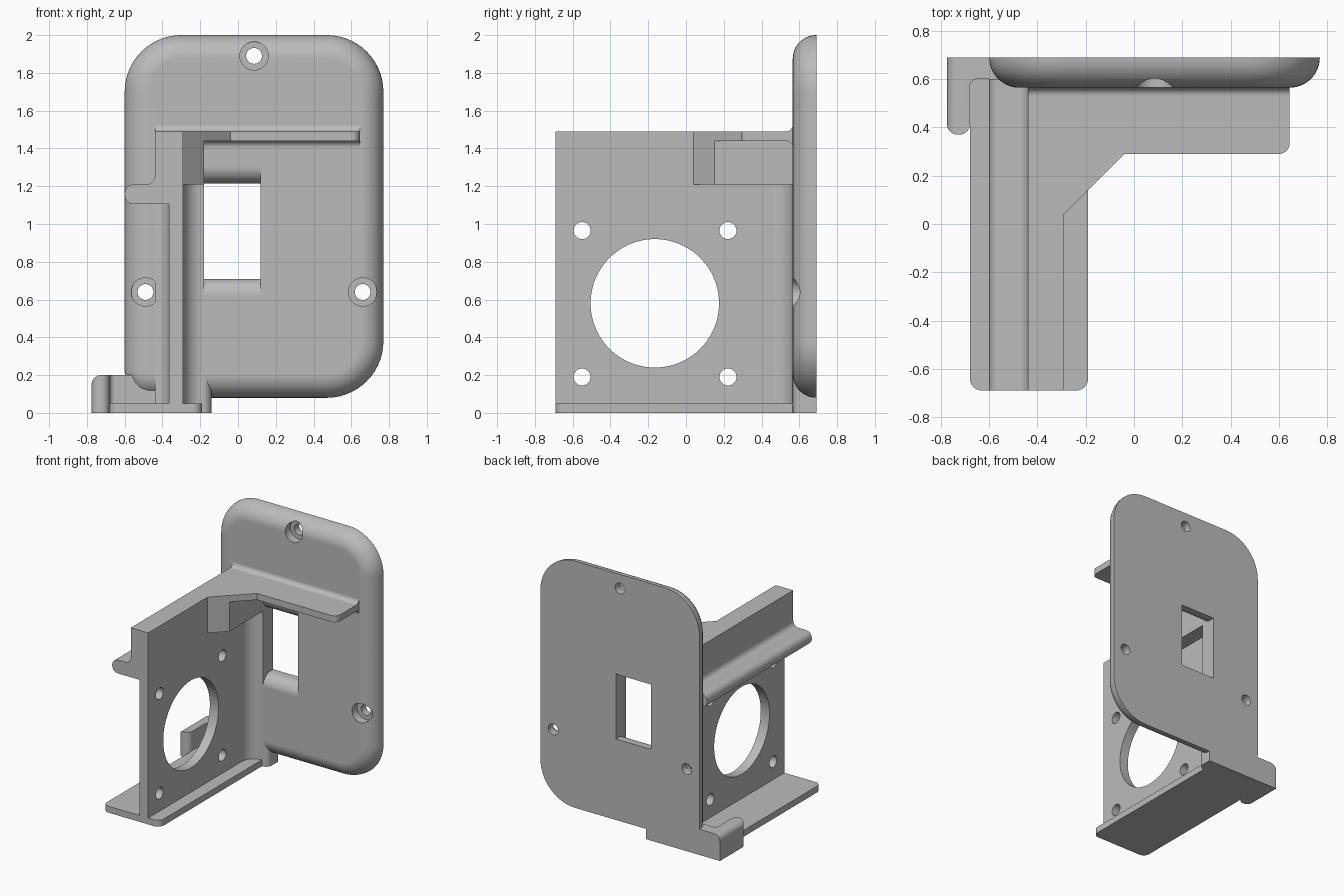
import bpy, bmesh, math
from mathutils import Vector

if "Cube" in bpy.data.objects:
    bpy.data.objects.remove(bpy.data.objects["Cube"])

grey = bpy.data.materials.new("light_grey")
grey.diffuse_color = (0.5, 0.5, 0.5, 1)
grey.use_nodes = True
grey.node_tree.nodes["Principled BSDF"].inputs["Base Color"].default_value = grey.diffuse_color


def rounded(pts, seg=10):
    """Polygon from (a, b[, radius]) corners, with radiused corners turned into arcs."""
    out, n = [], len(pts)
    for i, q in enumerate(pts):
        p = Vector(q[:2])
        r = q[2] if len(q) > 2 else 0
        if r <= 0:
            out.append(p)
            continue
        u = (Vector(pts[i - 1][:2]) - p).normalized()
        v = (Vector(pts[(i + 1) % n][:2]) - p).normalized()
        ang = u.angle(v)
        d, w = r / math.tan(ang / 2), math.pi - ang
        c = p + (u + v).normalized() * r / math.sin(ang / 2)
        a, b = p + u * d - c, p + v * d - c
        for k in range(seg + 1):
            t = k / seg
            out.append(c + (a * math.sin((1 - t) * w) + b * math.sin(t * w)) / math.sin(w))
    return out


def loft(name, rings):
    """Solid from a stack of equal-length rings of 3D points."""
    bm = bmesh.new()
    rows = [[bm.verts.new(p) for p in ring] for ring in rings]
    n = len(rows[0])
    for lo, hi in zip(rows, rows[1:]):
        for i in range(n):
            j = (i + 1) % n
            bm.faces.new((lo[i], lo[j], hi[j], hi[i]))
    bm.faces.new(rows[0])
    bm.faces.new(rows[-1])
    bmesh.ops.recalc_face_normals(bm, faces=bm.faces)
    me = bpy.data.meshes.new(name)
    bm.to_mesh(me)
    bm.free()
    me.materials.append(grey)
    ob = bpy.data.objects.new(name, me)
    bpy.context.collection.objects.link(ob)
    return ob


PLACE = {'x': lambda a, b, t: (t, a, b),
         'y': lambda a, b, t: (a, t, b),
         'z': lambda a, b, t: (a, b, t)}


def prism(name, pts, axis, lo, hi):
    return loft(name, [[PLACE[axis](p[0], p[1], t) for p in pts] for t in (lo, hi)])


def disc(a, b, r, n=64):
    return [(a + r * math.cos(2 * math.pi * i / n), b + r * math.sin(2 * math.pi * i / n))
            for i in range(n)]


def fillet(name, a, b, sa, sb, r, axis, lo, hi, e=0.01, seg=10):
    """Concave fillet in the corner (a, b), opening towards signs sa, sb."""
    pts = [(a - sa * e, b - sb * e), (a + sa * r, b - sb * e)]
    for k in range(seg + 1):
        t = math.pi / 2 * k / seg
        pts.append((a + sa * r * (1 - math.sin(t)), b + sb * r * (1 - math.cos(t))))
    pts.append((a - sa * e, b + sb * r))
    return prism(name, pts, axis, lo, hi)


def boolean(ob, cutter, op='DIFFERENCE'):
    m = ob.modifiers.new("cut", 'BOOLEAN')
    m.operation, m.object, m.solver = op, cutter, 'EXACT'
    bpy.context.view_layer.objects.active = ob
    bpy.ops.object.modifier_apply(modifier=m.name)
    bpy.data.objects.remove(cutter)


FRONT, BACK = 0.565, 0.69

# back plate: rounded outline with a quarter-round front edge
rings = []
for k in range(13):
    t = math.pi / 2 * k / 12
    i, y = 0.125 * (1 - math.cos(t)), BACK - (BACK - FRONT) * math.sin(t)
    outline = rounded([(-0.6 + i, 0.08 + i, 0.14 - i), (0.77 - i, 0.08 + i, 0.3 - i),
                       (0.77 - i, 2 - i, 0.3 - i), (-0.6 + i, 2 - i, 0.3 - i)], 14)
    rings.append([(p.x, y, p.y) for p in outline])
plate = loft("back_plate", rings)

# plate window with rounded-over sill and head
arc = [(0.655 - 0.09 * math.cos(a), 0.09 * math.sin(a))
       for a in [math.pi / 2 * k / 10 for k in range(11)]]
sill = [(0.5, 0.62)] + [(y, 0.62 + d) for y, d in arc] + [(0.8, 0.71)]
head = [(0.5, 1.305)] + [(y, 1.305 - d) for y, d in arc] + [(0.8, 1.215)]
boolean(plate, prism("window_cutter", sill + head[::-1], 'x', -0.18, 0.12))

# counterbored screw holes
for x, z in ((0.085, 1.89), (-0.49, 0.64), (0.66, 0.64)):
    boolean(plate, prism("bore_cutter", disc(x, z, 0.075, 40), 'y', 0.4, 0.63))
    boolean(plate, prism("screw_cutter", disc(x, z, 0.042, 32), 'y', 0.4, 0.8))

# upright wall with the side rail in its profile, and its holes
wall = prism("mounting_wall", rounded([
    (-0.44, 1.49), (-0.44, 1.21, 0.045), (-0.6, 1.21, 0.05), (-0.6, 1.105, 0.05),
    (-0.365, 1.105), (-0.365, 0.02), (-0.29, 0.02), (-0.29, 1.49)]), 'y', -0.69, 0.6)
boolean(wall, prism("round_cutter", disc(-0.165, 0.58, 0.34, 96), 'x', -0.5, -0.2))
for y in (-0.55, 0.222):
    for z in (0.19, 0.965):
        boolean(wall, prism("bolt_cutter", disc(y, z, 0.045, 32), 'x', -0.5, -0.2))

# base flange
prism("base_flange", rounded([(-0.68, -0.69, 0.05), (-0.19, -0.69, 0.05),
                              (-0.19, 0.62), (-0.68, 0.62)]), 'z', 0, 0.05)

# foot below the plate
prism("plate_foot", rounded([(-0.44, FRONT), (-0.14, FRONT, 0.05),
                             (-0.14, BACK), (-0.44, BACK)]), 'z', 0, 0.19)

# side hook, top outer edge rounded
hook = prism("side_hook", rounded([
    (-0.775, BACK), (-0.775, 0.37, 0.045), (-0.68, 0.37, 0.045),
    (-0.68, 0.6, 0.03), (-0.43, 0.6), (-0.43, BACK)]), 'z', 0, 0.2)
boolean(hook, prism("hook_profile", rounded([
    (-0.775, -0.1), (-0.775, 0.2, 0.05), (-0.3, 0.2), (-0.3, -0.1)]), 'y', 0, 1), 'INTERSECT')

# top shelf and the gusset under it
prism("top_shelf", rounded([(-0.29, 0.6), (-0.29, 0.04), (-0.04, 0.29),
                            (0.645, 0.29, 0.045), (0.645, 0.6)]), 'z', 1.44, 1.49)
prism("shelf_gusset", [(-0.29, 0.6), (-0.29, 0.04), (-0.18, 0.15), (-0.18, 0.6)], 'z', 1.21, 1.44)

# fillets where wall and shelf meet the plate
fillet("wall_fillet_outer", -0.365, FRONT, -1, -1, 0.075, 'z', 0.04, 1.12)
fillet("wall_fillet_inner", -0.29, FRONT, 1, -1, 0.105, 'z', 0.04, 1.22)
fillet("shelf_fillet_top", FRONT, 1.49, -1, 1, 0.035, 'x', -0.44, 0.645)
fillet("shelf_fillet_under", FRONT, 1.44, -1, -1, 0.035, 'x', -0.18, 0.645)

# smooth curves, crisp edges, flat large faces
bpy.ops.object.select_all(action='SELECT')
bpy.context.view_layer.objects.active = plate
bpy.ops.object.shade_smooth_by_angle(angle=math.radians(30))
for ob in bpy.context.collection.objects:
    m = ob.modifiers.new("flat_faces", 'WEIGHTED_NORMAL')
    m.keep_sharp = True
